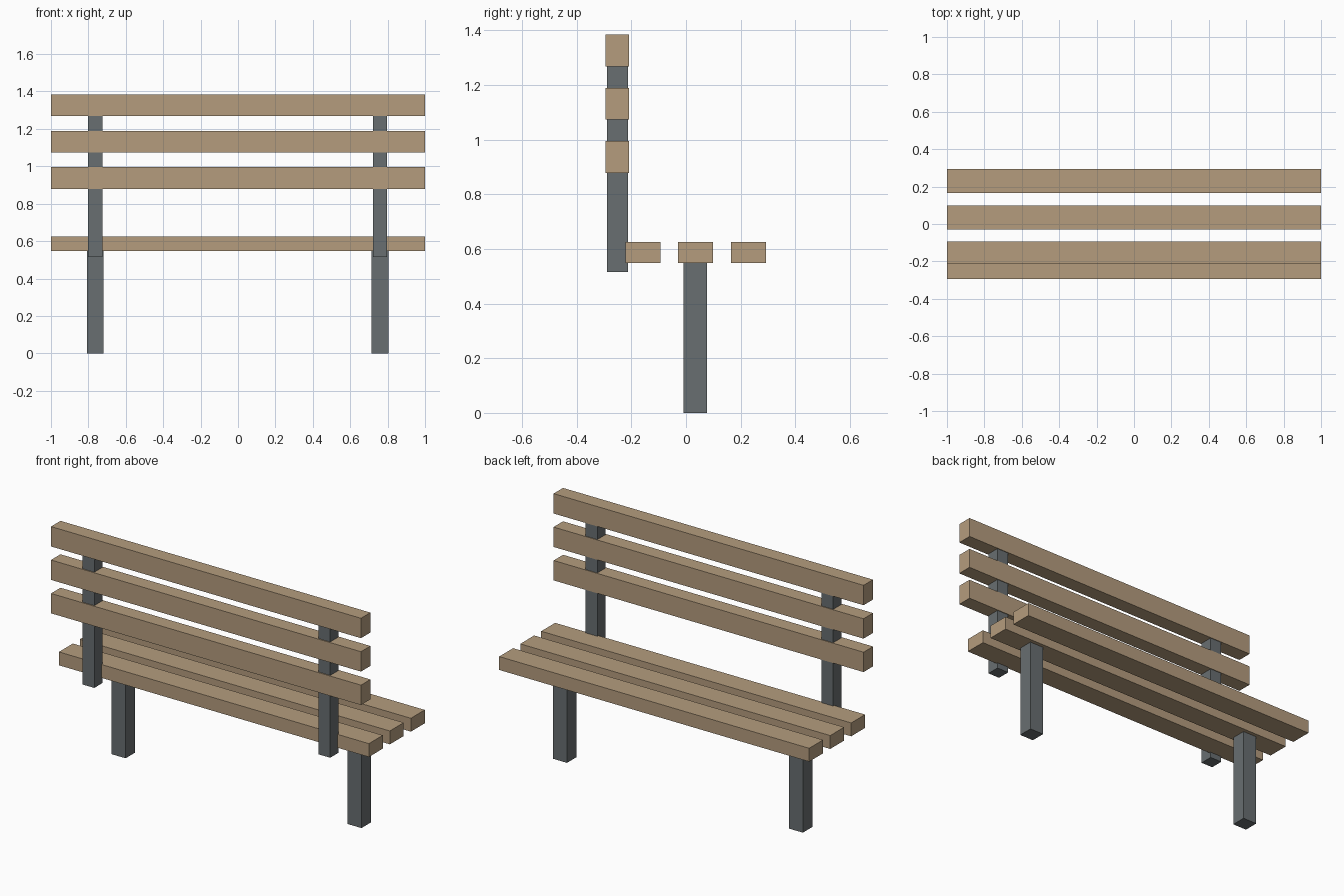
import bpy

default = bpy.data.objects.get("Cube")
if default:
    bpy.data.objects.remove(default, do_unlink=True)


def make_material(name, rgb):
    mat = bpy.data.materials.new(name)
    mat.use_nodes = True
    mat.diffuse_color = (*rgb, 1)
    bsdf = next(n for n in mat.node_tree.nodes if n.type == "BSDF_PRINCIPLED")
    bsdf.inputs["Base Color"].default_value = (*rgb, 1)
    return mat


def box(name, x, y, z, mat):
    """Add a box spanning the (low, high) range on each axis."""
    spans = (x, y, z)
    bpy.ops.mesh.primitive_cube_add(size=1, location=[(a + b) / 2 for a, b in spans])
    obj = bpy.context.object
    obj.name = name
    obj.scale = [b - a for a, b in spans]
    bpy.ops.object.transform_apply(location=False, rotation=False, scale=True)
    obj.data.materials.append(mat)
    return obj


wood = make_material("tan_wood", (0.46, 0.335, 0.208))
metal = make_material("grey_metal", (0.14, 0.158, 0.164))

FULL_WIDTH = (-1, 1)

# Seat slats
for name, y in (("front", -0.158), ("middle", 0.035), ("rear", 0.229)):
    box(f"seat_slat_{name}", FULL_WIDTH, (y - 0.064, y + 0.064), (0.548, 0.626), wood)

# Backrest slats
for name, z in (("lower", 0.937), ("centre", 1.132), ("upper", 1.327)):
    box(f"back_slat_{name}", FULL_WIDTH, (-0.295, -0.208), (z - 0.058, z + 0.058), wood)

# Legs and the backrest posts, one of each per side
for side, x in (("right", -0.763), ("left", 0.759)):
    box(f"leg_{side}", (x - 0.045, x + 0.045), (-0.01, 0.077), (0, 0.56), metal)
    box(f"back_post_{side}", (x - 0.038, x + 0.038), (-0.289, -0.212), (0.515, 1.34), metal)
